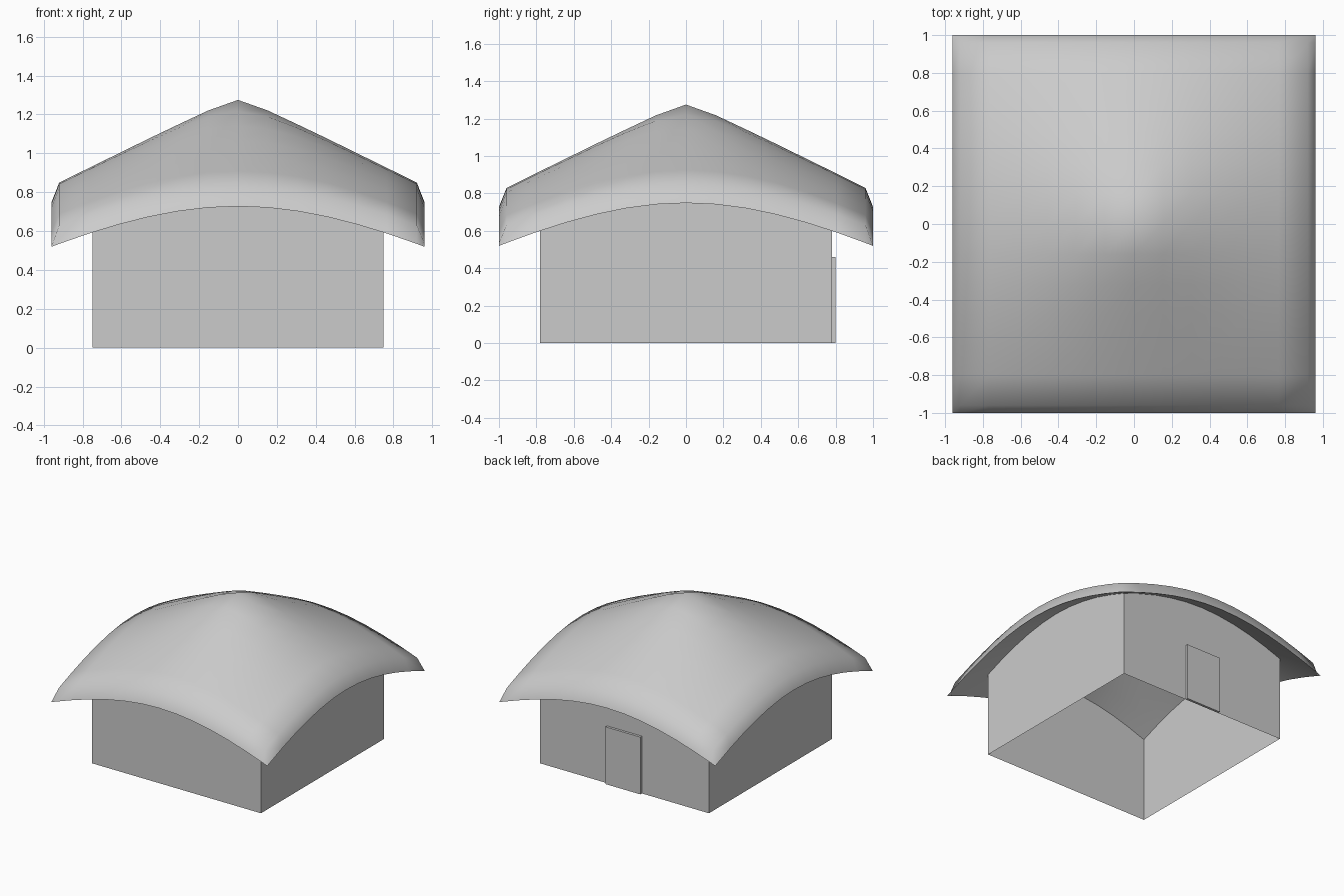
import bpy, bmesh, math

if "Cube" in bpy.data.objects:
    bpy.data.objects.remove(bpy.data.objects["Cube"])

# Roof height against distance from the centre: a cone with a softened tip
PROFILE = [(0, 1.275), (0.155, 1.22), (0.4, 1.105), (0.93, 0.845), (1.33, 0.63), (1.40, 0.592)]
THICK = 0.08
WALL_X, WALL_Y = 0.75, 0.78


def roof_z(x, y):
    r = math.hypot(x, y)
    for (r0, z0), (r1, z1) in zip(PROFILE, PROFILE[1:]):
        if r <= r1:
            return z0 + (z1 - z0) * (r - r0) / (r1 - r0)
    return PROFILE[-1][1]


def finish(bm, name, angle=None):
    bmesh.ops.recalc_face_normals(bm, faces=bm.faces)
    mesh = bpy.data.meshes.new(name)
    bm.to_mesh(mesh)
    bm.free()
    ob = bpy.data.objects.new(name, mesh)
    bpy.context.collection.objects.link(ob)
    if angle:
        bpy.ops.object.select_all(action='DESELECT')
        ob.select_set(True)
        bpy.context.view_layer.objects.active = ob
        bpy.ops.object.shade_smooth_by_angle(angle=math.radians(angle))
    return ob


# Roof: top and underside grids welded along the sloping rim
N = 14
bm = bmesh.new()


def place(i, inner, outer):
    if i in (0, N):
        return outer if i else -outer
    return (i - N / 2) / (N / 2 - 1) * inner


for top in (True, False):
    grid = bmesh.ops.create_grid(bm, x_segments=N, y_segments=N, size=1)
    for v in grid["verts"]:
        i, j = (round((c + 1) * N / 2) for c in v.co[:2])
        x, y = place(i, 0.92, 0.96), place(j, 0.96, 1.0)
        rim = i in (0, N) or j in (0, N)
        z = roof_z(x, y)
        v.co = (x, y, z if top and not rim else z - THICK)
bmesh.ops.remove_doubles(bm, verts=bm.verts, dist=0.0005)
finish(bm, "roof", 60)

# Walls: open at the bottom, tops following the roof underside
bm = bmesh.new()
corners = [(-WALL_X, -WALL_Y), (WALL_X, -WALL_Y), (WALL_X, WALL_Y), (-WALL_X, WALL_Y)]
S = 12
for (x0, y0), (x1, y1) in zip(corners, corners[1:] + corners[:1]):
    pts = [(x0 + (x1 - x0) * k / S, y0 + (y1 - y0) * k / S) for k in range(S + 1)]
    top = [bm.verts.new((x, y, roof_z(x, y) - THICK + 0.01)) for x, y in pts]
    low = [bm.verts.new((x, y, 0)) for x, y in pts]
    for k in range(S):
        bm.faces.new((low[k], low[k + 1], top[k + 1], top[k]))
bmesh.ops.remove_doubles(bm, verts=bm.verts, dist=0.0005)
finish(bm, "walls")

# Door on the back wall
bm = bmesh.new()
bmesh.ops.create_cube(bm, size=1)
for v in bm.verts:
    v.co = (v.co.x * 0.31, WALL_Y + 0.01 + v.co.y * 0.02, (v.co.z + 0.5) * 0.46)
finish(bm, "door")
